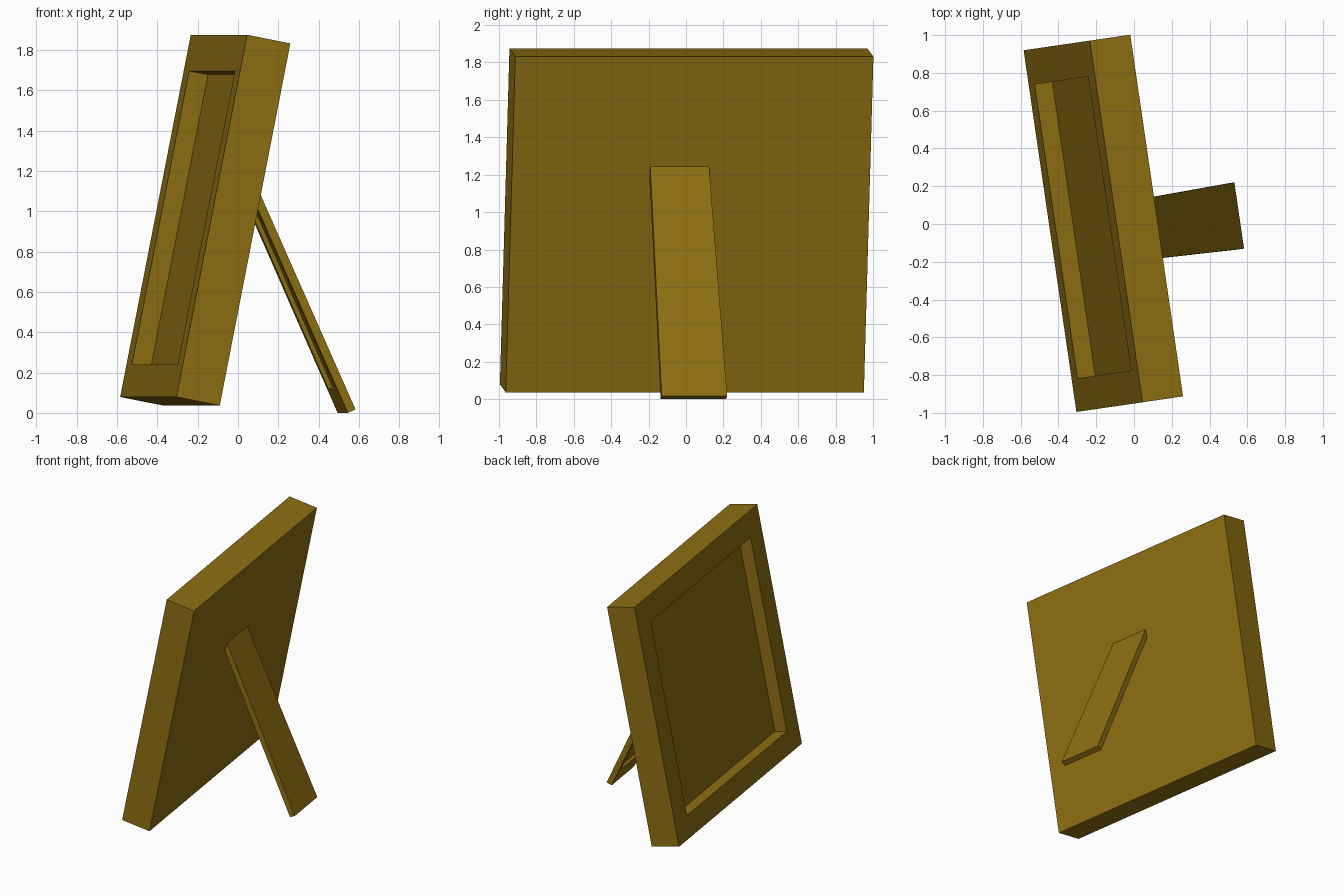
import bpy, bmesh, math
from mathutils import Matrix, Vector

if "Cube" in bpy.data.objects:
    bpy.data.objects.remove(bpy.data.objects["Cube"])

wood = bpy.data.materials.new("golden_wood")
wood.diffuse_color = (0.27, 0.16, 0.006, 1)
wood.use_nodes = True
wood.node_tree.nodes["Principled BSDF"].inputs["Base Color"].default_value = wood.diffuse_color


def axes(origin, up, yaw):
    """Local X runs across the board, Y up along it, Z through its thickness."""
    x = Vector((-math.sin(yaw), math.cos(yaw), 0))
    y = Vector(up).normalized()
    z = x.cross(y).normalized()
    y = z.cross(x)
    m = Matrix((x, y, z)).transposed().to_4x4()
    m.translation = Vector(origin)
    return m


def recessed_board(name, outer, inner, thick, depth, matrix):
    """Board with a rectangular pocket sunk into its z = 0 face."""
    bm = bmesh.new()
    loops = [[bm.verts.new((x, y, z)) for x, y in pts] for pts, z in
             ((outer, thick), (outer, 0), (inner, 0), (inner, depth))]
    bm.faces.new(loops[0])
    bm.faces.new(loops[3])
    for a, b in zip(loops, loops[1:]):
        for i in range(4):
            j = (i + 1) % 4
            bm.faces.new((a[i], a[j], b[j], b[i]))
    bmesh.ops.recalc_face_normals(bm, faces=bm.faces)
    me = bpy.data.meshes.new(name)
    bm.to_mesh(me)
    bm.free()
    ob = bpy.data.objects.new(name, me)
    ob.matrix_world = matrix
    me.materials.append(wood)
    bpy.context.collection.objects.link(ob)
    return ob


def rect(x0, y0, x1, y1):
    return [(x0, y0), (x1, y0), (x1, y1), (x0, y1)]


yaw = math.radians(8.3)

# Leaning picture frame, pocket facing -x
W, H = 1.935, 1.83
recessed_board("picture_frame", rect(0, 0, W, H),
               rect(0.175, 0.164, W - 0.187, H - 0.184), 0.221, 0.096,
               axes((-0.305, -0.995, 0.079), (0.35, 0.051, 1.795), yaw))

# Tapered prop leg with a shallow pocket on its underside
foot, head = Vector((0.557, 0.045, 0.0175)), Vector((0.018, -0.042, 1.245))
L, T = (head - foot).length, 0.042
m = axes(foot, head - foot, yaw)
m.translation = foot - m.col[2].xyz * T
b, t, rim = 0.177, 0.159, 0.05
recessed_board("prop_leg", [(-b, 0), (b, 0), (t, L), (-t, L)],
               [(-b + rim, 0.13), (b - rim, 0.13), (t - rim, L - 0.13), (-t + rim, L - 0.13)],
               T, 0.022, m)
